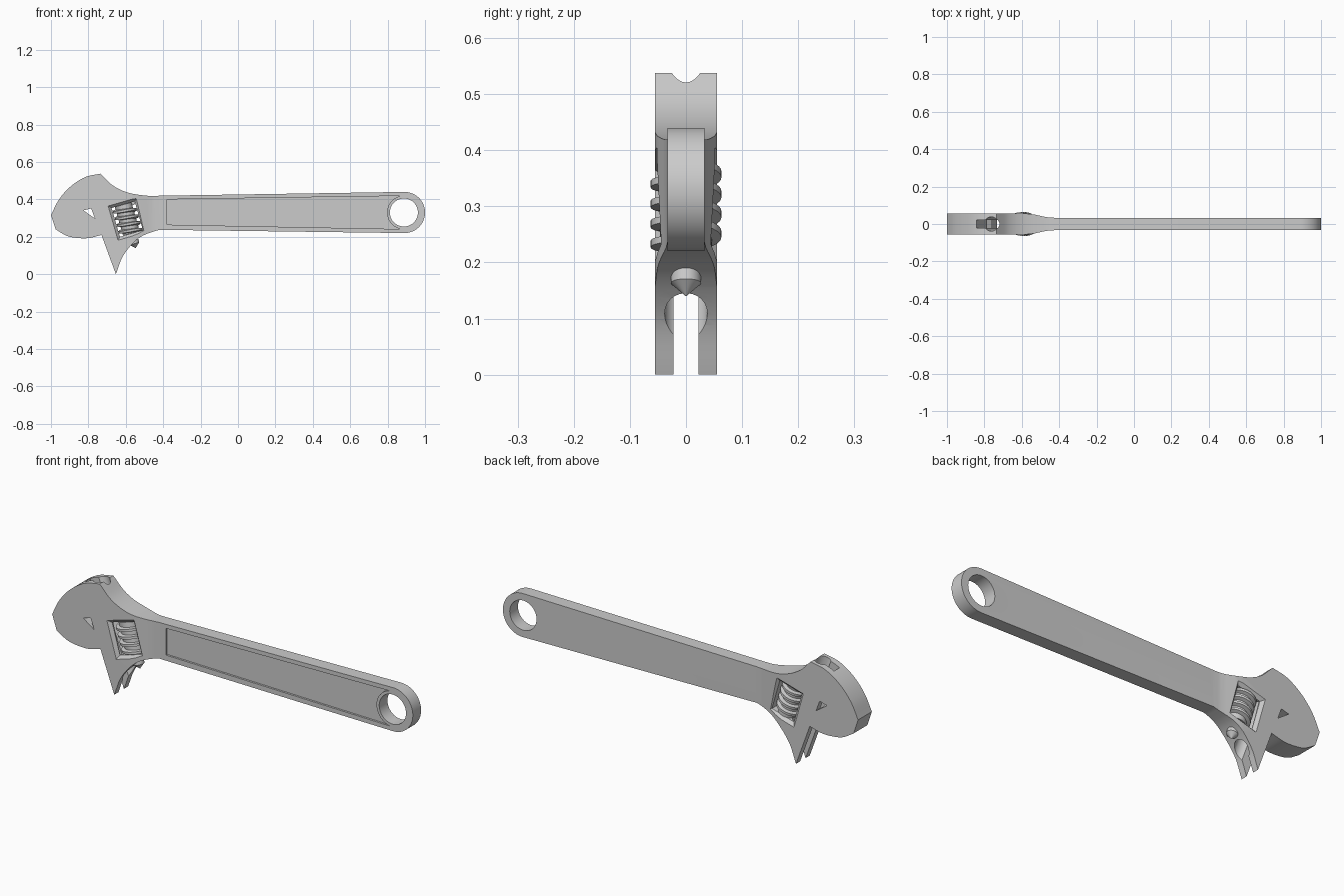
import bpy, bmesh, math
from mathutils import Vector

if "Cube" in bpy.data.objects:
    bpy.data.objects.remove(bpy.data.objects["Cube"])


def loft(name, rings, closed_path=False):
    """Closed rings of 3D points skinned into a capped solid."""
    bm = bmesh.new()
    vs = [[bm.verts.new(p) for p in r] for r in rings]
    n = len(rings[0])
    for a, b in zip(vs, vs[1:]):
        for i in range(n):
            j = (i + 1) % n
            bm.faces.new((a[i], a[j], b[j], b[i]))
    bm.faces.new(vs[0])
    bm.faces.new(vs[-1])
    bmesh.ops.recalc_face_normals(bm, faces=bm.faces)
    me = bpy.data.meshes.new(name)
    bm.to_mesh(me)
    bm.free()
    ob = bpy.data.objects.new(name, me)
    bpy.context.collection.objects.link(ob)
    return ob


def slab(name, pts, y0, y1):
    return loft(name, [[(x, y, z) for x, z in pts] for y in (y0, y1)])


def frame(origin, tilt):
    """Maps (across, y, down) in a tilted frame to world space."""
    s, c = math.sin(tilt), math.cos(tilt)
    return lambda v, y, u: (origin[0] + v * c + u * s, y, origin[1] + v * s - u * c)


def turned(name, fr, v, profile, n=40):
    """Solid of revolution about the frame's down axis."""
    return loft(name, [[fr(v + r * math.cos(2 * math.pi * i / n), r * math.sin(2 * math.pi * i / n), u)
                        for i in range(n)] for r, u in profile])


def arc(cx, cz, r, a0, a1, n):
    return [(cx + r * math.cos(math.radians(a0 + (a1 - a0) * i / n)),
             cz + r * math.sin(math.radians(a0 + (a1 - a0) * i / n))) for i in range(n + 1)]


def curve(pts, n=6):
    """Catmull-Rom through the points, last point left out."""
    p = [Vector(q) for q in pts]
    p = [2 * p[0] - p[1]] + p + [2 * p[-1] - p[-2]]
    out = []
    for a, b, c, d in zip(p, p[1:], p[2:], p[3:]):
        for i in range(n):
            t = i / n
            q = 0.5 * (2 * b + (c - a) * t + (2 * a - 5 * b + 4 * c - d) * t**2
                       + (3 * b - a - 3 * c + d) * t**3)
            out.append((q.x, q.y))
    return out


def boolean(ob, cutter, op='DIFFERENCE'):
    cutter.hide_render = True
    bpy.context.view_layer.objects.active = ob
    m = ob.modifiers.new("cut", 'BOOLEAN')
    m.operation, m.object, m.solver = op, cutter, 'EXACT'
    bpy.ops.object.modifier_apply(modifier=m.name)
    bpy.data.objects.remove(cutter)


def smooth(ob):
    bpy.ops.object.select_all(action='DESELECT')
    ob.select_set(True)
    bpy.context.view_layer.objects.active = ob
    bpy.ops.object.shade_smooth_by_angle(angle=math.radians(25))


# Body silhouette: fixed jaw, slide track, handle
outline = (curve([(-.735, .538), (-.82, .518), (-.90, .465), (-.96, .395), (-1, .315)])
           + [(-1, .315)]
           + curve([(-.975, .24), (-.92, .207), (-.87, .195), (-.80, .193), (-.73, .21)])
           + [(-.73, .21)]
           + curve([(-.653, 0), (-.61, .105), (-.525, .197), (-.40, .245)])
           + arc(.89, .33, .11, -91, 91, 40)
           + curve([(-.40, .42), (-.49, .42), (-.59, .437), (-.67, .475), (-.735, .538)]))
body = slab("wrench_body", outline, -.055, .055)

# Thickness taper from head to handle
side = [(-1.1, .055), (-.57, .055), (-.535, .051), (-.48, .039), (-.455, .035), (-.42, .033), (1.1, .033)]
plan = side + [(x, -y) for x, y in reversed(side)]
boolean(body, loft("taper_cutter", [[(x, y, z) for x, y in plan] for z in (-.2, .8)]), 'INTERSECT')

# Hanging hole and front handle recess
boolean(body, slab("hole_cutter", arc(.887, .33, .075, 0, 352.5, 47), -.2, .2))
recess = [(-.38, .265), (-.38, .40)] + arc(.887, .33, .09, 100, 260, 24)
boolean(body, slab("recess_cutter", recess, -.1, -.023))

# Keyhole slide channel running along the jaw track
track = frame((-.73, .21), math.atan2(.077, .21))
boolean(body, turned("bore_cutter", track, .08, [(.038, -.5), (.038, .4)]))
boolean(body, loft("slot_cutter", [[track(v, y, u) for v, y in
        ((-.003, -.022), (.08, -.022), (.08, .022), (-.003, .022))] for u in (-.5, .4)]))

# Small triangular through hole in the head
boolean(body, slab("triangle_cutter", [(-.826, .341), (-.785, .352), (-.765, .298)], -.2, .2))

# Chamfered window for the adjusting screw
win = frame((-.592, .295), math.radians(16))
boolean(body, loft("window_cutter", [[win(sx * w, y, sz * h) for sx, sz in
        ((-1, -1), (1, -1), (1, 1), (-1, 1))] for y, w, h in
        ((-.065, .089, .105), (-.04, .064, .08), (.04, .064, .08), (.065, .089, .105))]))
smooth(body)

# Adjusting screw: core plus helical thread
smooth(turned("screw_core", win, 0, [(.046, -.0795), (.046, .0795)]))
turns, seg, pitch = 4, 36, .037
rings = []
for i in range(turns * seg + 1):
    a = 2 * math.pi * i / seg
    u = (i / seg - turns / 2) * pitch
    rings.append([win(r * math.cos(a), r * math.sin(a), u + d) for r, d in
                  ((.042, -.011), (.063, -.006), (.063, .006), (.042, .011))])
smooth(loft("screw_thread", rings))

# Screw axle pin with pointed end
smooth(turned("axle_pin", win, 0, [(.027, .07), (.027, .137), (.001, .161)]))
